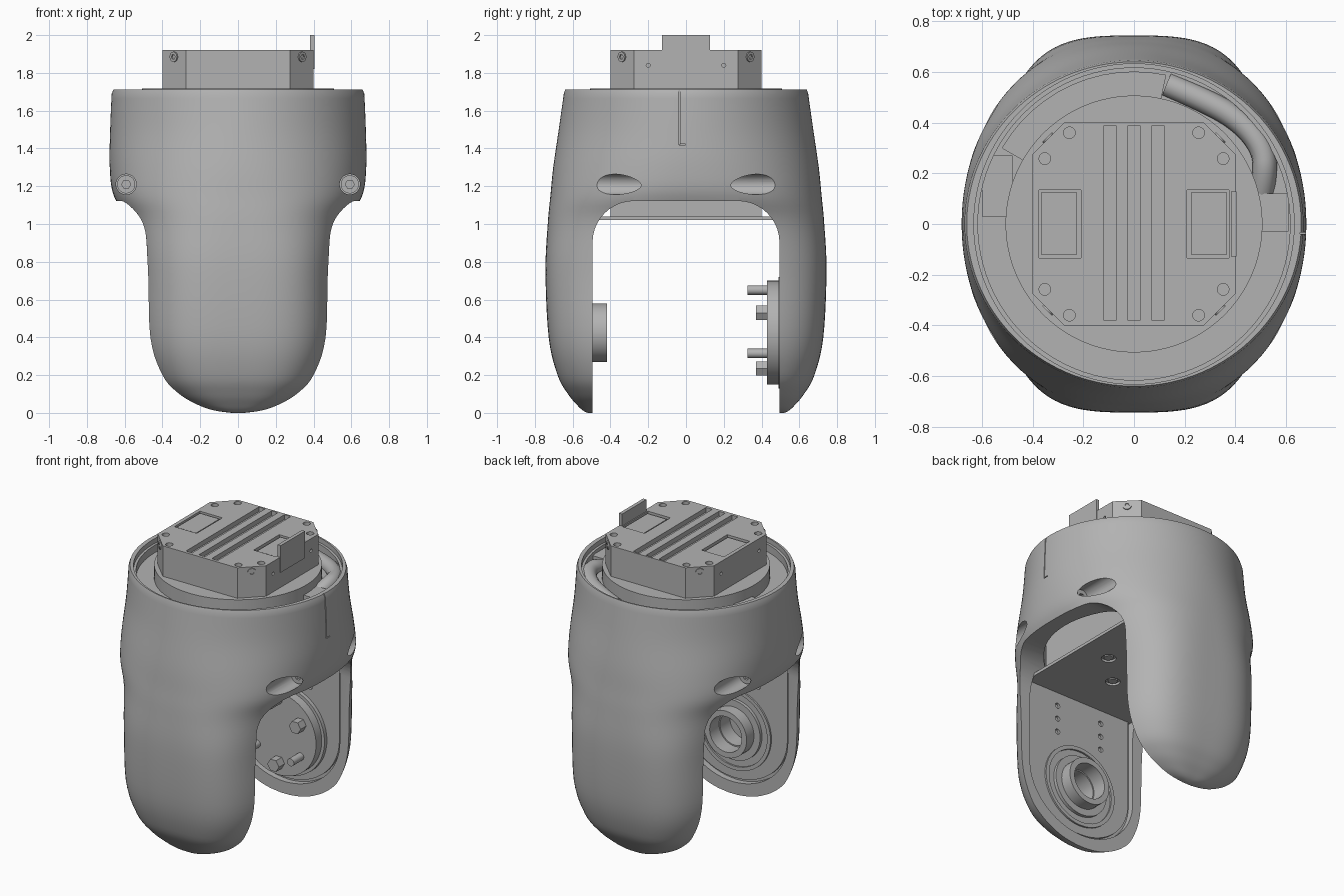
import bpy, bmesh
from math import sin, cos, pi, radians
from mathutils import Vector

if "Cube" in bpy.data.objects:
    bpy.data.objects.remove(bpy.data.objects["Cube"], do_unlink=True)

GREY = (0.45, 0.45, 0.45, 1)
mat = bpy.data.materials.new("plain grey")
mat.use_nodes = True
mat.diffuse_color = GREY
bsdf = next(n for n in mat.node_tree.nodes if n.type == 'BSDF_PRINCIPLED')
bsdf.inputs["Base Color"].default_value = GREY
bsdf.inputs["Roughness"].default_value = 0.6
parts = []


def finish(name, bm):
    bmesh.ops.recalc_face_normals(bm, faces=bm.faces)
    me = bpy.data.meshes.new(name)
    bm.to_mesh(me)
    bm.free()
    me.materials.append(mat)
    ob = bpy.data.objects.new(name, me)
    bpy.context.collection.objects.link(ob)
    parts.append(ob)
    return ob


def skin(name, rings):
    """Closed solid through a stack of equal-length point rings."""
    bm = bmesh.new()
    rows = [[bm.verts.new(p) for p in ring] for ring in rings]
    n = len(rows[0])
    for lo, hi in zip(rows, rows[1:]):
        for i in range(n):
            j = (i + 1) % n
            bm.faces.new((lo[i], lo[j], hi[j], hi[i]))
    bm.faces.new(rows[0])
    bm.faces.new(rows[-1])
    return finish(name, bm)


def prism(name, pts, axis, lo, hi):
    """Extrude a 2D outline along x, y or z."""
    place = {'x': lambda u, v, d: (d, u, v),
             'y': lambda u, v, d: (u, d, v),
             'z': lambda u, v, d: (u, v, d)}[axis]
    return skin(name, [[place(u, v, d) for u, v in pts] for d in (lo, hi)])


def box(name, x, y, z):
    return prism(name, [(x[0], y[0]), (x[1], y[0]), (x[1], y[1]), (x[0], y[1])], 'z', *z)


def rod(name, start, end, r, sides=32):
    a, b = Vector(start), Vector(end)
    turn = (b - a).to_track_quat('Z', 'Y')
    return skin(name, [[p + turn @ Vector((r * cos(2 * pi * i / sides), r * sin(2 * pi * i / sides), 0))
                        for i in range(sides)] for p in (a, b)])


def cut(ob, *cutters):
    for c in cutters:
        m = ob.modifiers.new("cut", 'BOOLEAN')
        m.operation, m.solver, m.object = 'DIFFERENCE', 'EXACT', c
        dg = bpy.context.evaluated_depsgraph_get()
        me = bpy.data.meshes.new_from_object(ob.evaluated_get(dg))
        ob.modifiers.clear()
        ob.data = me
        parts.remove(c)
        bpy.data.objects.remove(c, do_unlink=True)


# Forked shell: height, half depth, half width, squareness
keys = [(0, .52, .06, 3.3), (.012, .545, .18, 3.3), (.04, .575, .275, 3.3), (.1, .625, .375, 3.3),
        (.2, .68, .456, 3.3), (.4, .727, .513, 3.3), (.75, .744, .526, 3.2), (1, .732, .575, 2.7),
        (1.15, .718, .658, 2.35), (1.3, .703, .679, 2.15), (1.5, .674, .677, 2), (1.69, .647, .669, 2)]


def smooth(pts, steps):
    p = [Vector(q) for q in [pts[0]] + pts + [pts[-1]]]
    out = []
    for i in range(1, len(p) - 2):
        a, b, c, d = p[i - 1:i + 3]
        for s in range(steps):
            t = s / steps
            out.append(b + (c - a) * t / 2 + (a * 2 - b * 5 + c * 4 - d) * t * t / 2
                       + (b * 3 - a - c * 3 + d) * t ** 3 / 2)
    return out + [p[-1]]


def section(z, b, a, n, sides=128):
    ring = []
    for i in range(sides):
        c, s = cos(2 * pi * (i + .5) / sides), sin(2 * pi * (i + .5) / sides)
        r = (abs(c) ** n + abs(s) ** n) ** (-1 / n)
        ring.append((a * r * c, b * r * s, z))
    return ring


shell = skin("forked_shell", [section(*k) for k in smooth(keys, 5)] + [section(1.712, .64, .66, 2)])

# Arched slot between the arms
R, Y, TOP = .22, .495, 1.122
arch = [(Y, -.2)] + [(Y - R + R * cos(t * pi / 20), TOP - R + R * sin(t * pi / 20)) for t in range(11)]
arch += [(-y, z) for y, z in reversed(arch)]
cut(shell, prism("slot_cutter", arch, 'x', -1, 1))


# Recess on the inner face of both arms
def arm_outline(inset):
    w, h = .405 - inset, .37 - inset
    low = [(w * cos(pi + pi * i / 32), .45 + h * sin(pi + pi * i / 32)) for i in range(33)]
    return low + [(w, 1.02), (-w, 1.02)]


cut(shell, prism("recess_cutter", arm_outline(0), 'y', -.535, .535))

# Hollow above the slot
cut(shell, rod("hollow_cutter", (0, 0, 1.03), (0, 0, 1.4), .545, 64))

# Open top with a trough, deeper at the back
cut(shell, rod("rim_cutter", (0, 0, 1.68), (0, 0, 1.8), .632, 96),
    rod("trough_cutter", (0, 0, 1.63), (0, 0, 1.7), .616, 96))
arc = [radians(78 + 6 * i) for i in range(13)]
sector = [(.6 * cos(t), .6 * sin(t)) for t in arc] + [(.49 * cos(t), .49 * sin(t)) for t in reversed(arc)]
cut(shell, prism("back_trough_cutter", sector, 'z', 1.5, 1.66))

# Screw pockets and seam
for sx in (-1, 1):
    for sy in (-1, 1):
        cut(shell, rod("pocket_cutter", (sx * .592, sy * .2, 1.21), (sx * .592, sy * .8, 1.21), .054))
        head = rod("side_screw", (sx * .592, sy * .18, 1.21), (sx * .592, sy * .215, 1.21), .048)
        cut(head, rod("hex_cutter", (sx * .592, sy * .2, 1.21), (sx * .592, sy * .3, 1.21), .024, 6))
cut(shell, box("seam_cutter", (.655, .8), (-.039, -.033), (1.42, 1.8)),
    box("seam_foot_cutter", (.667, .8), (-.036, -.002), (1.418, 1.424)))
cut(shell, rod("bore_cutter", (0, -.62, .425), (0, -.4, .425), .11, 48))

# Inner bracket: arm plates with holes and a cross plate
for name, side in (("front_arm_plate", -1), ("back_arm_plate", 1)):
    lo, hi = sorted((side * .516, side * .54))
    plate = prism(name, arm_outline(.018), 'y', lo, hi)
    for x in (-.17, .17):
        for z in (.75, .84, .93):
            cut(plate, rod("hole_cutter", (x, side * .4, z), (x, side * .532, z), .018, 16))
    if side < 0:
        cut(plate, rod("plate_bore_cutter", (0, -.6, .425), (0, -.4, .425), .11, 48))
cross = box("cross_plate", (-.41, .41), (-.53, .53), (1.02, 1.04))
box("cross_block", (-.36, .36), (-.4, .4), (1.035, 1.42))
for x, y in ((0, .2), (0, -.2), (.2, 0), (-.2, 0)):
    cut(cross, rod("socket_cutter", (x, y, 1), (x, y, 1.035), .045))
    rod("cross_screw", (x, y, 1.023), (x, y, 1.036), .032, 6)


# Bearing on the front arm
def sleeve(name, r_out, r_in, y0, y1):
    ob = rod(name, (0, y0, .425), (0, y1, .425), r_out, 48)
    cut(ob, rod("sleeve_cutter", (0, y0 - .1, .425), (0, y1 + .1, .425), r_in, 48))


sleeve("bearing_sleeve", .155, .118, -.56, -.418)
sleeve("bearing_collar", .20, .15, -.53, -.495)
sleeve("bearing_flange", .27, .245, -.53, -.505)

# Drive disc with pins and bolts on the back arm
rod("drive_disc", (0, .43, .425), (0, .53, .425), .275, 64)
rod("drive_disc_step", (0, .49, .425), (0, .53, .425), .295, 64)
for x, z in ((0, .65), (.16, .315), (-.16, .315)):
    rod("drive_pin", (x, .325, z), (x, .45, z), .025, 20)
for x, z in ((.16, .53), (-.16, .53), (0, .235)):
    rod("drive_bolt", (x, .37, z), (x, .45, z), .043, 6)

# Turntable disc and top unit
rod("top_disc", (0, 0, 1.45), (0, 0, 1.718), .507, 96)
W, C = .4, .275
octagon = [(W, -C), (W, C), (C, W), (-C, W), (-W, C), (-W, -C), (-C, -W), (C, -W)]
unit = prism("top_unit", octagon, 'z', 1.7, 1.921)
for x in (-.095, 0, .095):
    cut(unit, box("groove_cutter", (x - .023, x + .023), (-.38, .388), (1.89, 2)))
for s in (-1, 1):
    cut(unit, box("port_cutter", sorted((s * .21, s * .375)), (-.135, .135), (1.85, 2)))
    box("port_block", sorted((s * .225, s * .368)), (-.12, .125), (1.84, 1.913))
    for t in (-1, 1):
        for px, py in ((.255, .36), (.352, .258)):
            cut(unit, rod("screw_hole_cutter", (s * px, t * py, 1.895), (s * px, t * py, 2), .023, 16))
        # Screws on the chamfered corners
        a, b = Vector((s * .32, t * .32, 1.885)), Vector((s * .343, t * .343, 1.885))
        head = rod("corner_screw", a, b, .027, 20)
        cut(head, rod("corner_hex_cutter", a.lerp(b, .6), b + (b - a), .014, 6))
        cut(unit, rod("side_hole_cutter", (s * .38, t * .2, 1.84), (s * .5, t * .2, 1.84), .011, 12))
box("upright_tab", (.382, .405), (-.128, .128), (1.82, 2))

# Cable with its clip in the trough
curve = bpy.data.curves.new("cable", 'CURVE')
curve.dimensions, curve.bevel_depth, curve.bevel_resolution = '3D', .048, 4
curve.use_fill_caps = True
path = [(.13, .55, 1.62), (.3, .48, 1.63), (.43, .4, 1.64), (.51, .3, 1.65), (.52, .2, 1.65), (.5, .1, 1.6)]
sp = curve.splines.new('NURBS')
sp.points.add(len(path) - 1)
for p, q in zip(sp.points, path):
    p.co = (*q, 1)
sp.use_endpoint_u, sp.order_u, sp.resolution_u = True, 3, 8
curve.materials.append(mat)
bpy.context.collection.objects.link(bpy.data.objects.new("cable", curve))
box("cable_clip", (.45, .61), (-.03, .12), (1.6, 1.66))
box("left_stop", (-.6, -.48), (.03, .27), (1.6, 1.65))

# Smooth the curved surfaces, keep edges sharp
bpy.ops.object.select_all(action='DESELECT')
for ob in parts:
    ob.select_set(True)
bpy.context.view_layer.objects.active = shell
bpy.ops.object.shade_smooth_by_angle(angle=radians(32))
